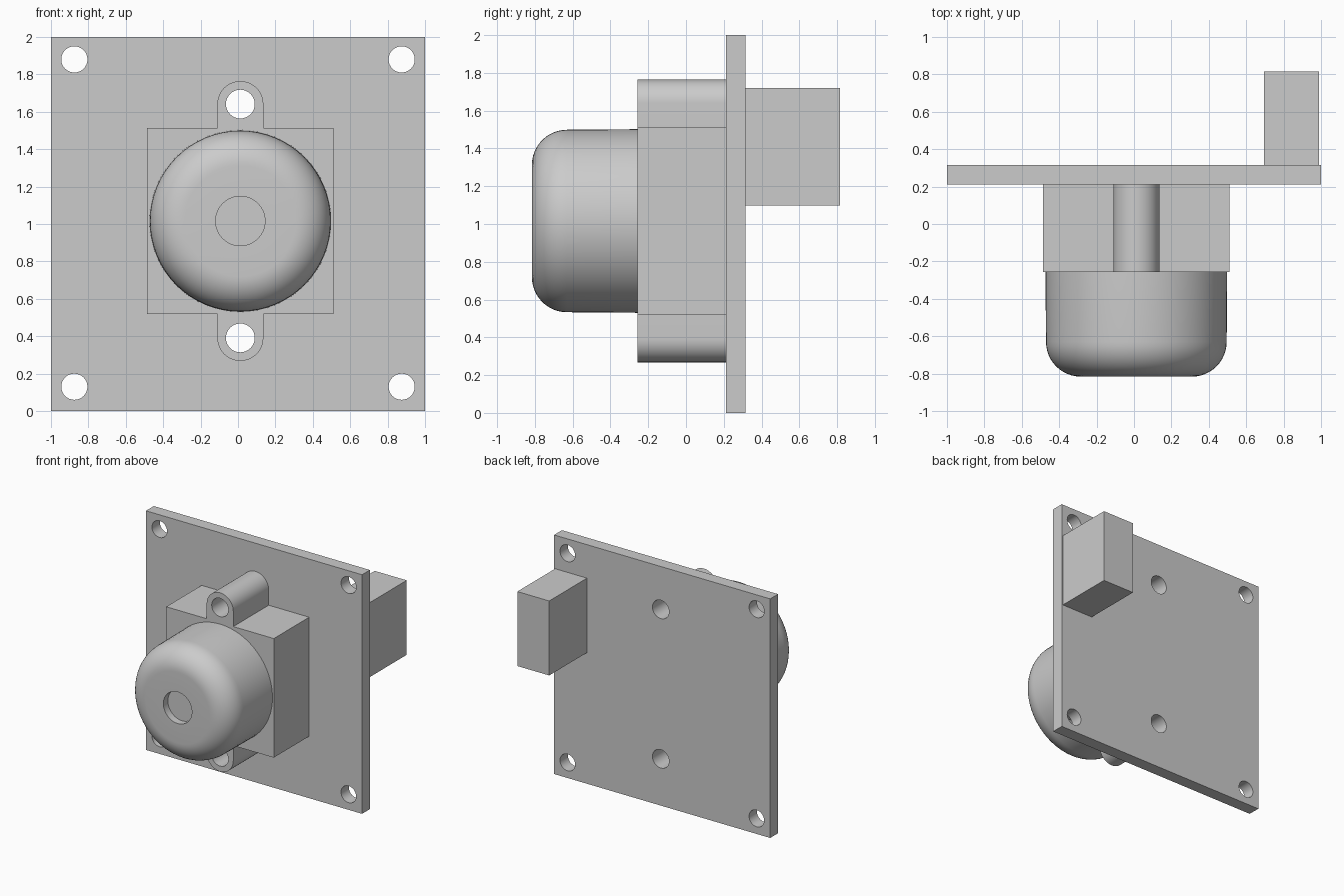
import bpy, bmesh
from math import sin, cos, pi, radians
from mathutils import Vector

if "Cube" in bpy.data.objects:
    bpy.data.objects.remove(bpy.data.objects["Cube"])

CX, CZ = 0.0125, 1.016          # lens axis
FRONT, PLATE0, PLATE1 = -0.256, 0.212, 0.316


def smooth(ob):
    bpy.ops.object.select_all(action='DESELECT')
    ob.select_set(True)
    bpy.context.view_layer.objects.active = ob
    bpy.ops.object.shade_smooth_by_angle(angle=radians(30))


def arc(cx, cz, r, a0, a1, n):
    return [(cx + r * cos(a0 + (a1 - a0) * i / n),
             cz + r * sin(a0 + (a1 - a0) * i / n)) for i in range(n + 1)]


def circle(cx, cz, r, n=32):
    return arc(cx, cz, r, 0, 2 * pi, n)[:-1]


def rect(x0, x1, z0, z1):
    return [(x0, z0), (x1, z0), (x1, z1), (x0, z1)]


def slab(name, loops, y0, y1):
    """Extrude an x-z outline (first loop) with holes (other loops) from y0 to y1."""
    cu = bpy.data.curves.new(name, 'CURVE')
    cu.dimensions, cu.fill_mode = '2D', 'BOTH'
    cu.extrude = (y1 - y0) / 2
    for loop in loops:
        sp = cu.splines.new('POLY')
        sp.points.add(len(loop) - 1)
        for p, (x, z) in zip(sp.points, loop):
            p.co = (x, z, 0, 1)
        sp.use_cyclic_u = True
    tmp = bpy.data.objects.new(name + "_outline", cu)
    bpy.context.collection.objects.link(tmp)
    bpy.context.view_layer.update()
    me = bpy.data.meshes.new_from_object(tmp)
    bpy.data.objects.remove(tmp)
    bm = bmesh.new()
    bm.from_mesh(me)
    for v in bm.verts:
        x, z, d = v.co
        v.co = (x, (y0 + y1) / 2 - d, z)
    bmesh.ops.remove_doubles(bm, verts=bm.verts, dist=1e-5)
    bmesh.ops.recalc_face_normals(bm, faces=bm.faces)
    bm.to_mesh(me)
    bm.free()
    me.name = name
    ob = bpy.data.objects.new(name, me)
    bpy.context.collection.objects.link(ob)
    smooth(ob)


def revolve(name, profile, steps=64):
    """Spin an (r, y) profile around the lens axis."""
    bm = bmesh.new()
    vs = [bm.verts.new((CX + r, y, CZ)) for r, y in profile]
    es = [bm.edges.new(e) for e in zip(vs, vs[1:])]
    bmesh.ops.spin(bm, geom=vs + es, cent=Vector((CX, 0, CZ)), axis=(0, 1, 0),
                   angle=2 * pi, steps=steps)
    bmesh.ops.remove_doubles(bm, verts=bm.verts, dist=1e-5)
    bmesh.ops.recalc_face_normals(bm, faces=bm.faces)
    me = bpy.data.meshes.new(name)
    bm.to_mesh(me)
    bm.free()
    ob = bpy.data.objects.new(name, me)
    bpy.context.collection.objects.link(ob)
    smooth(ob)


# screw holes shared by the board and the lens holder
ear_z = (CZ - 0.625, CZ + 0.625)
ear_holes = [circle(CX, z, 0.077) for z in ear_z]

# square circuit board with corner holes
corner_holes = [circle(x, z, 0.07) for x in (-0.875, 0.875) for z in (0.13, 1.88)]
slab("circuit_board", [rect(-1, 1, 0, 2)] + corner_holes + ear_holes, PLATE0, PLATE1)

# box holder with a rounded screw ear above and below
h = 0.498
outline = ([(CX - h, CZ - h), (CX - 0.123, CZ - h)]
           + arc(CX, ear_z[0], 0.123, pi, 2 * pi, 24)
           + [(CX + 0.123, CZ - h), (CX + h, CZ - h),
              (CX + h, CZ + h), (CX + 0.123, CZ + h)]
           + arc(CX, ear_z[1], 0.123, 0, pi, 24)
           + [(CX - 0.123, CZ + h), (CX - h, CZ + h)])
slab("lens_holder", [outline] + ear_holes, FRONT, PLATE0)

# rounded lens barrel with a shallow aperture recess
fillet = arc(0.297, -0.63, 0.186, 0, -pi / 2, 12)
revolve("lens_barrel", [(0, FRONT + 0.005), (0.486, FRONT + 0.005)] + fillet
        + [(0.132, -0.816), (0.132, -0.756), (0, -0.756)])

# connector block on the back
slab("rear_connector", [rect(0.695, 0.99, 1.097, 1.72)], PLATE1, 0.816)
